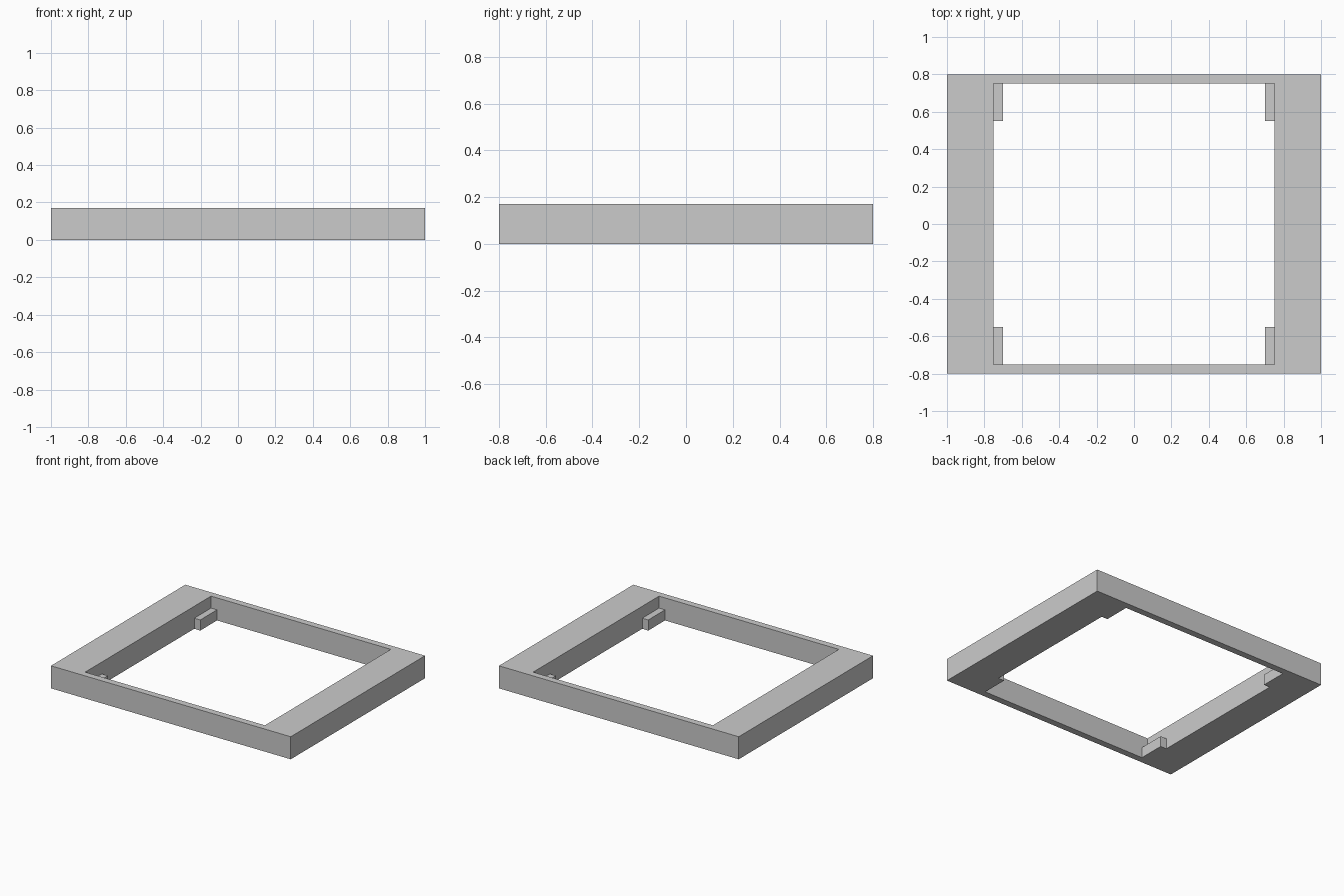
import bpy
import bmesh

cube = bpy.data.objects.get("Cube")
if cube:
    bpy.data.objects.remove(cube, do_unlink=True)

HEIGHT = 0.17
OUTER = (1.0, 0.8)
INNER = (0.75, 0.75)
TAB = (0.05, 0.2, 0.08)

grey = bpy.data.materials.new("light_grey")
grey.use_nodes = True
colour = (0.6, 0.6, 0.6, 1)
grey.diffuse_color = colour
grey.node_tree.nodes["Principled BSDF"].inputs["Base Color"].default_value = colour


def add_object(name, bm):
    bmesh.ops.recalc_face_normals(bm, faces=bm.faces)
    mesh = bpy.data.meshes.new(name)
    bm.to_mesh(mesh)
    bm.free()
    mesh.materials.append(grey)
    obj = bpy.data.objects.new(name, mesh)
    bpy.context.collection.objects.link(obj)
    return obj


# Rectangular frame: wide side rails, thin front and back rails
corners = [(-1, -1), (1, -1), (1, 1), (-1, 1)]
bm = bmesh.new()
rings = [[bm.verts.new((sx * half[0], sy * half[1], z)) for sx, sy in corners]
         for half, z in ((OUTER, 0), (OUTER, HEIGHT), (INNER, HEIGHT), (INNER, 0))]
for ring, following in zip(rings, rings[1:] + rings[:1]):
    for i in range(4):
        j = (i + 1) % 4
        bm.faces.new((ring[i], ring[j], following[j], following[i]))
add_object("frame", bm)

# Support tabs in the four inner corners
for sx, sy in corners:
    bm = bmesh.new()
    bmesh.ops.create_cube(bm, size=1)
    bmesh.ops.scale(bm, vec=TAB, verts=bm.verts)
    centre = (sx * (INNER[0] - TAB[0] / 2), sy * (INNER[1] - TAB[1] / 2), TAB[2] / 2)
    bmesh.ops.translate(bm, vec=centre, verts=bm.verts)
    end = "front" if sy < 0 else "back"
    side = "left" if sx > 0 else "right"
    add_object(f"{end}_{side}_support_tab", bm)
